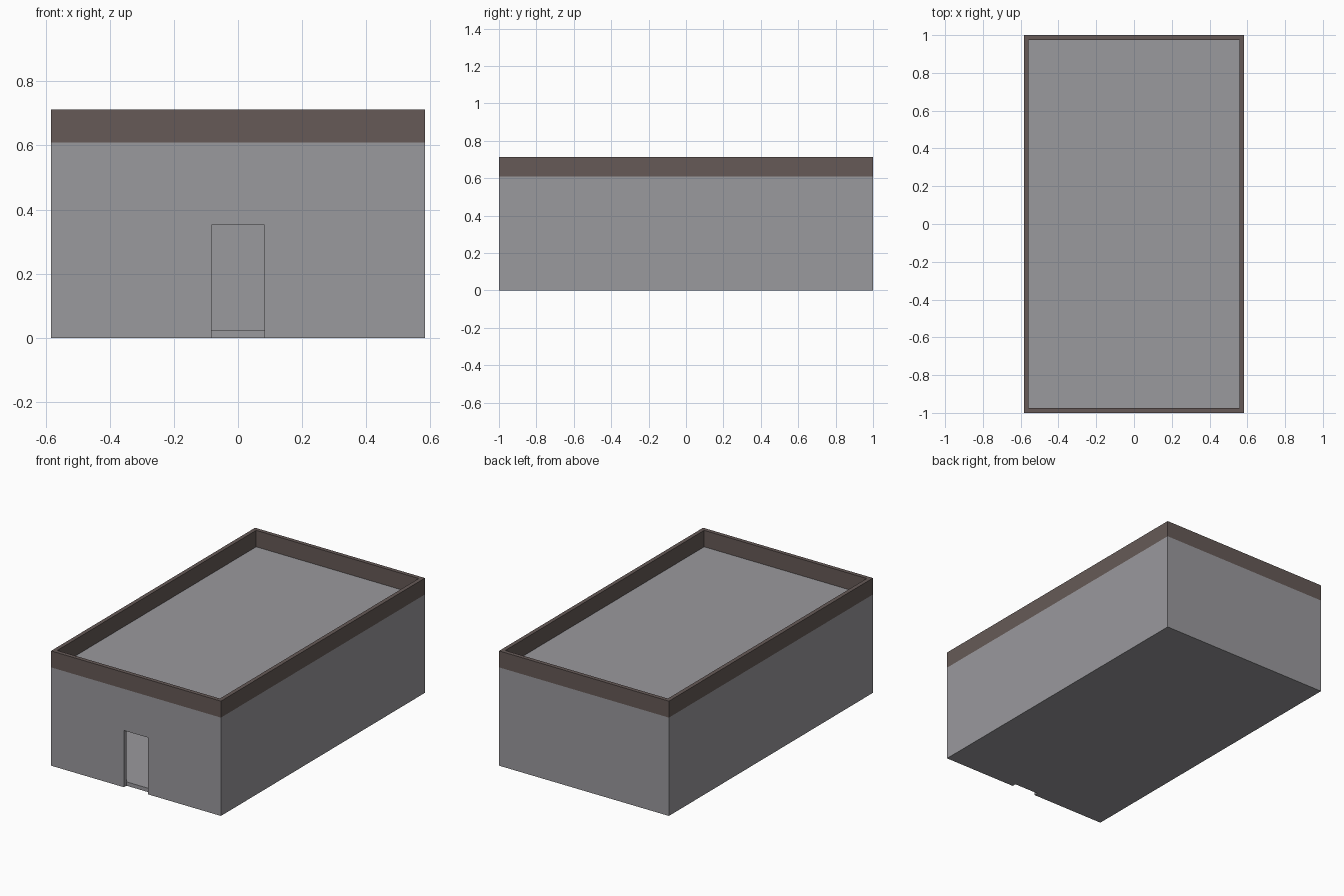
import bpy

if "Cube" in bpy.data.objects:
    bpy.data.objects.remove(bpy.data.objects["Cube"])

HALF_X, HALF_Y = 0.583, 1.0     # footprint
WALL = 0.025                    # wall thickness
EAVE, TOP = 0.61, 0.712         # roof level and parapet top
SLAB = 0.024                    # floor and roof thickness
DOOR_HALF, DOOR_TOP = 0.083, 0.352


def material(name, rgb):
    mat = bpy.data.materials.new(name)
    mat.diffuse_color = (*rgb, 1.0)
    mat.use_nodes = True
    mat.node_tree.nodes["Principled BSDF"].inputs["Base Color"].default_value = mat.diffuse_color
    return mat


def box(name, x, y, z, mat=None):
    """Box spanning the (low, high) ranges x, y and z."""
    bpy.ops.mesh.primitive_cube_add(size=1)
    ob = bpy.context.object
    ob.name = name
    for v in ob.data.vertices:
        v.co = [lo + (c + 0.5) * (hi - lo) for c, (lo, hi) in zip(v.co, (x, y, z))]
    if mat:
        ob.data.materials.append(mat)
    return ob


def cut(ob, x, y, z):
    """Cut a box-shaped opening out of an object."""
    cutter = box("cutter", x, y, z)
    mod = ob.modifiers.new("opening", 'BOOLEAN')
    mod.operation, mod.solver, mod.object = 'DIFFERENCE', 'EXACT', cutter
    bpy.context.view_layer.objects.active = ob
    bpy.ops.object.modifier_apply(modifier=mod.name)
    bpy.data.objects.remove(cutter, do_unlink=True)


grey = material("concrete grey", (0.323, 0.319, 0.337))
brown = material("parapet brown", (0.133, 0.102, 0.095))

outer = ((-HALF_X, HALF_X), (-HALF_Y, HALF_Y))
inner = ((-HALF_X + WALL, HALF_X - WALL), (-HALF_Y + WALL, HALF_Y - WALL))

# Hollow walls with an open doorway in the front
walls = box("walls", *outer, (0, EAVE), grey)
cut(walls, *inner, (-1, 2))
cut(walls, (-DOOR_HALF, DOOR_HALF), (-1.2, -0.8), (-0.2, DOOR_TOP))

# Floor and roof slabs between the walls
box("floor", *inner, (0, SLAB), grey)
box("roof", *inner, (EAVE - SLAB, EAVE), grey)

# Parapet band around the roof
parapet = box("parapet", *outer, (EAVE, TOP), brown)
cut(parapet, *inner, (-1, 2))
